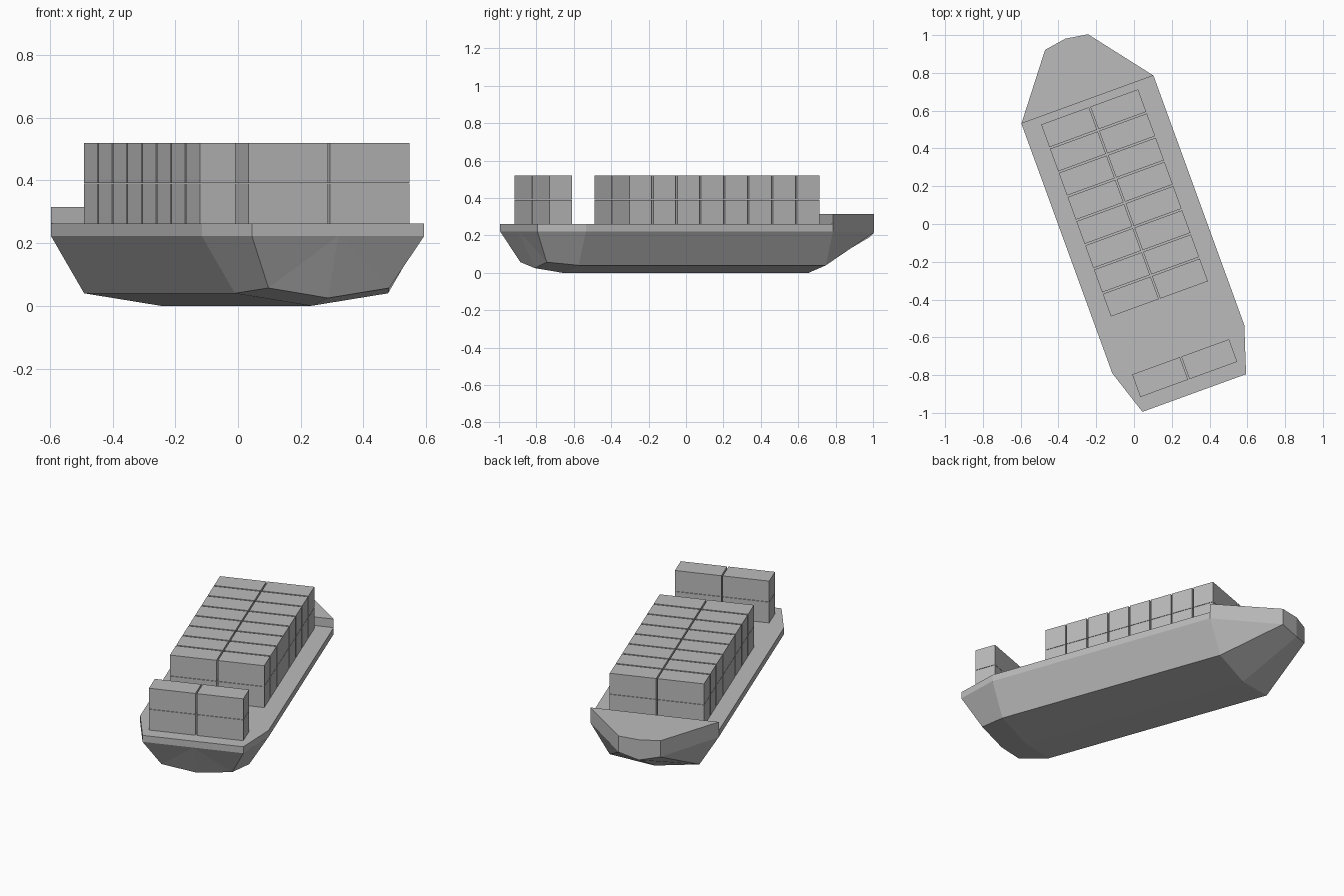
import bpy, bmesh, math

cube = bpy.data.objects.get("Cube")
if cube:
    bpy.data.objects.remove(cube, do_unlink=True)

HEADING = math.radians(20)
DECK, SIDE, RAISED = 0.262, 0.222, 0.315

grey = bpy.data.materials.new("plain_grey")
grey.use_nodes = True
grey.diffuse_color = (0.5, 0.5, 0.5, 1)
grey.node_tree.nodes["Principled BSDF"].inputs["Base Color"].default_value = (0.5, 0.5, 0.5, 1)


def finish(name, bm):
    """Turn a bmesh in ship coordinates (bow along +y) into a placed object."""
    bmesh.ops.remove_doubles(bm, verts=bm.verts, dist=0.0005)
    bmesh.ops.recalc_face_normals(bm, faces=bm.faces)
    mesh = bpy.data.meshes.new(name)
    bm.to_mesh(mesh)
    bm.free()
    mesh.materials.append(grey)
    obj = bpy.data.objects.new(name, mesh)
    obj.rotation_euler.z = HEADING
    obj.location = (-0.006, -0.002, 0)
    bpy.context.collection.objects.link(obj)
    return obj


def station(bm, deck, side, chine, keel):
    """Mirrored cross-section: deck, side, chine, keel, chine, side, deck."""
    half = [deck, side, chine]
    pts = [(-x, y, z) for x, y, z in half] + [keel] + half[::-1]
    return [bm.verts.new(p) for p in pts]


# Hull lofted through stern, two midship ends and bow
bm = bmesh.new()
rows = [station(bm, *s) for s in (
    [(0.292, -0.95, DECK), (0.292, -0.95, SIDE), (0.205, -0.865, 0.057), (0, -0.858, 0.025)],
    [(0.372, -0.703, DECK), (0.372, -0.703, SIDE), (0.26, -0.703, 0.04), (0, -0.7, 0)],
    [(0.372, 0.703, DECK), (0.372, 0.703, SIDE), (0.26, 0.703, 0.04), (0, 0.7, 0)],
    [(0.121, 1.027, DECK), (0.121, 1.027, 0.215), (0.121, 1.027, 0.215), (0, 1.046, 0.19)],
)]
for a, b in zip(rows, rows[1:]):
    for i in range(6):
        bm.faces.new((a[i], a[i + 1], b[i + 1], b[i]))
    bm.faces.new((a[0], b[0], b[6], a[6]))          # deck
# Transom: upright band above a fan of sloping facets
stern, bow = rows[0], rows[-1]
mid = bm.verts.new((0, -0.95, SIDE))
bm.faces.new((stern[0], stern[1], mid, stern[5], stern[6]))
for i in range(1, 5):
    bm.faces.new((mid, stern[i], stern[i + 1]))
# Blunt stem
stem = bm.verts.new((0, 1.046, DECK))
bm.faces.new((bow[0], bow[1], bow[3], stem))
bm.faces.new((bow[6], bow[5], bow[3], stem))
bm.faces.new((bow[0], stem, bow[6]))
finish("hull", bm)

# Raised foredeck
bm = bmesh.new()
outline = [(-0.372, 0.703), (0.372, 0.703), (0.121, 1.027), (0, 1.046), (-0.121, 1.027)]
base = bm.faces.new([bm.verts.new((x, y, DECK)) for x, y in outline])
top = bmesh.ops.extrude_face_region(bm, geom=[base], use_keep_orig=True)["geom"]
bmesh.ops.translate(bm, vec=(0, 0, RAISED - DECK),
                    verts=[v for v in top if isinstance(v, bmesh.types.BMVert)])
finish("raised_foredeck", bm)


def container(name, x, y, z):
    bm = bmesh.new()
    bmesh.ops.create_cube(bm, size=1)
    bmesh.ops.scale(bm, vec=(0.269, 0.127, 0.128), verts=bm.verts)
    bmesh.ops.translate(bm, vec=(x, y, z), verts=bm.verts)
    finish(name, bm)


# Cargo: eight rows amidships and one at the stern, two across and two high
lengthwise = [0.599 - 0.1363 * i for i in range(8)] + [-0.809]
for row, y in enumerate(lengthwise):
    for side, x in (("right", 0.136), ("left", -0.141)):
        for level, z in enumerate((0.326, 0.456)):
            container(f"container_{row}_{side}_{level}", x, y, z)
